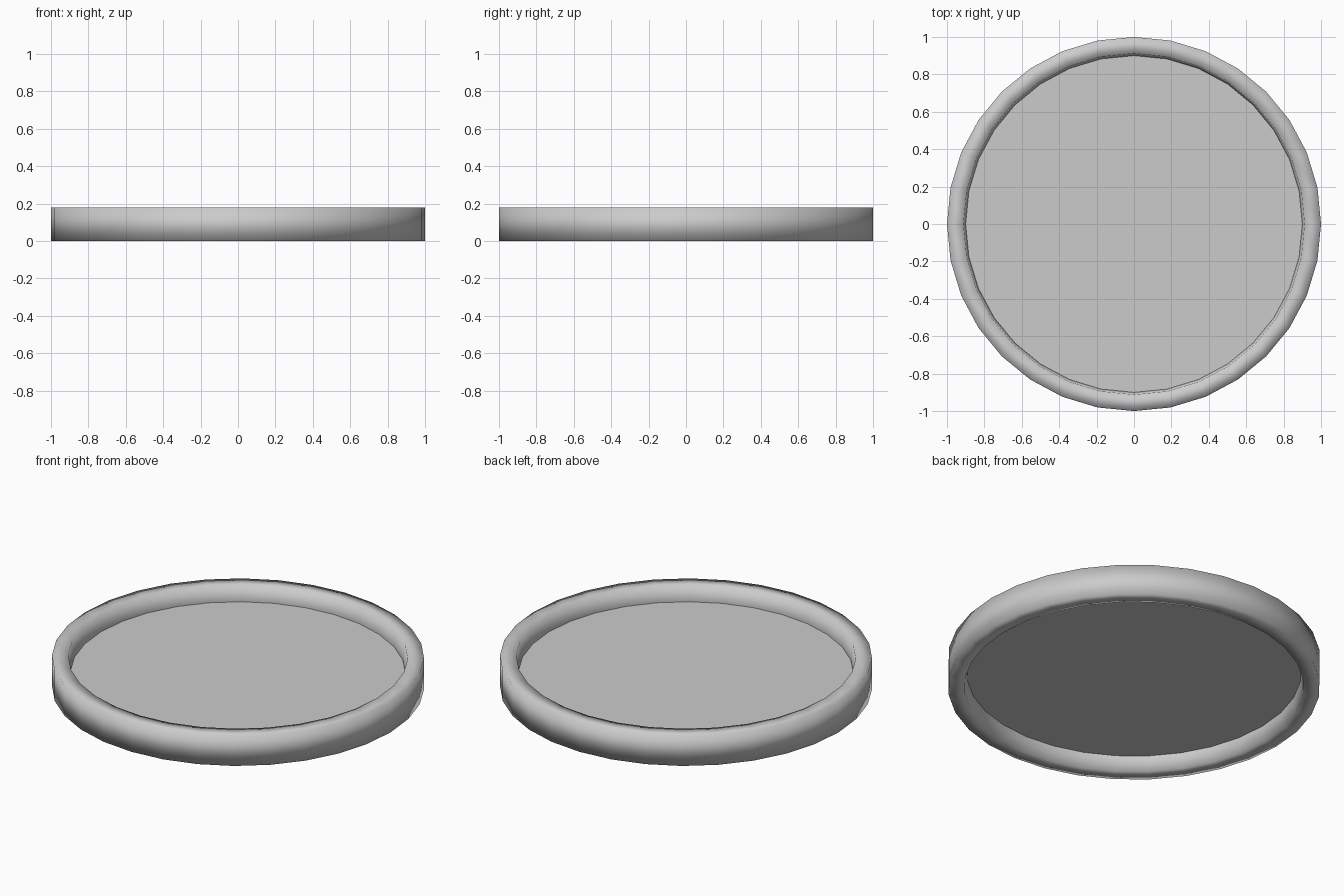
import bpy, bmesh, math

if "Cube" in bpy.data.objects:
    bpy.data.objects.remove(bpy.data.objects["Cube"])

SIDES = 32
HEIGHT = 0.18
MID = HEIGHT / 2


def finish(bm, name, smooth):
    bmesh.ops.recalc_face_normals(bm, faces=bm.faces[:])
    for f in bm.faces:
        f.smooth = smooth
    mesh = bpy.data.meshes.new(name)
    bm.to_mesh(mesh)
    bm.free()
    obj = bpy.data.objects.new(name, mesh)
    bpy.context.collection.objects.link(obj)
    return obj


# Rim: closed cross-section (radius, height) swept around z, waisted slightly inside
profile = [(1.0, 0.0), (1.0, HEIGHT), (0.912, HEIGHT), (0.90, MID), (0.912, 0.0)]
bm = bmesh.new()
rings = []
for i in range(SIDES):
    a = 2 * math.pi * i / SIDES
    rings.append([bm.verts.new((r * math.cos(a), r * math.sin(a), z)) for r, z in profile])
n = len(profile)
for i in range(SIDES):
    p, q = rings[i], rings[(i + 1) % SIDES]
    for j in range(n):
        k = (j + 1) % n
        bm.faces.new((p[j], q[j], q[k], p[k]))
finish(bm, "tray_rim", True)

# Flat plate set halfway up the rim
bm = bmesh.new()
bm.faces.new([bm.verts.new((0.90 * math.cos(2 * math.pi * i / SIDES),
                            0.90 * math.sin(2 * math.pi * i / SIDES), MID))
              for i in range(SIDES)])
bmesh.ops.solidify(bm, geom=bm.faces[:], thickness=0.004)
for v in bm.verts:
    v.co.z = MID + (0.002 if v.co.z > MID + 0.001 or v.co.z == MID and
                    min(w.co.z for w in bm.verts) < MID - 0.001 else -0.002)
finish(bm, "tray_plate", False)
